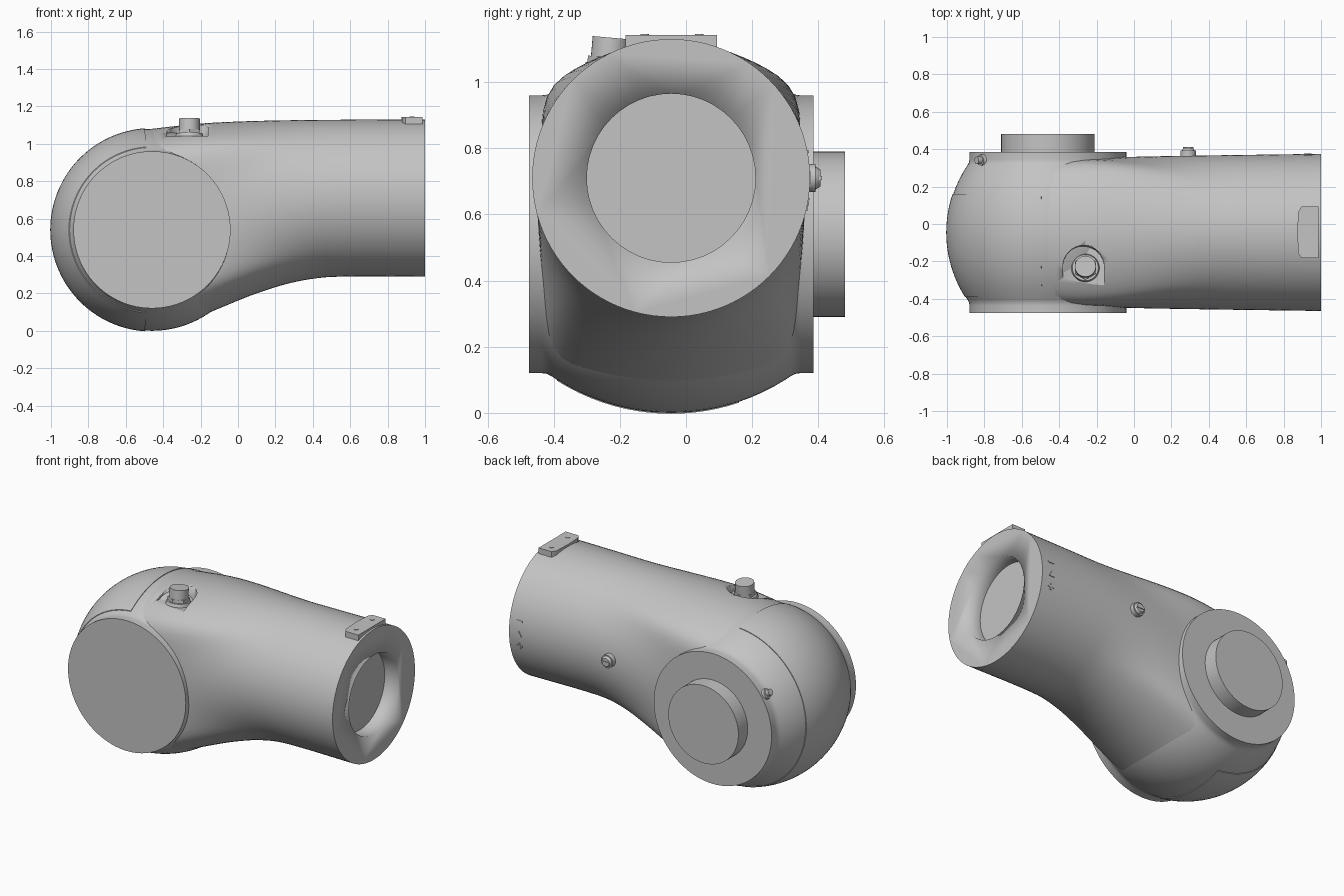
import bpy, bmesh, math
from mathutils import Vector, Matrix

cube = bpy.data.objects.get("Cube")
if cube:
    bpy.data.objects.remove(cube, do_unlink=True)

YC, HEAD = -0.045, Vector((-0.46, -0.045, 0.54))
ARM_Z = 0.71

grey = bpy.data.materials.new("light_grey")
grey.use_nodes = True
grey.diffuse_color = (0.55, 0.55, 0.55, 1)
grey.node_tree.nodes["Principled BSDF"].inputs["Base Color"].default_value = (0.55, 0.55, 0.55, 1)


def finish(bm, name, angle=35):
    bmesh.ops.recalc_face_normals(bm, faces=bm.faces[:])
    mesh = bpy.data.meshes.new(name)
    bm.to_mesh(mesh)
    bm.free()
    ob = bpy.data.objects.new(name, mesh)
    bpy.context.collection.objects.link(ob)
    mesh.materials.append(grey)
    bpy.ops.object.select_all(action='DESELECT')
    ob.select_set(True)
    bpy.context.view_layer.objects.active = ob
    bpy.ops.object.shade_smooth_by_angle(angle=math.radians(angle))
    return ob


def bridge(bm, rings, closed=True):
    for a, b in zip(rings, rings[1:]):
        n = len(a)
        for i in range(n if closed else n - 1):
            j = (i + 1) % n
            bm.faces.new((a[i], a[j], b[j], b[i]))


def cylinder(name, start, end, r, r2=None, seg=32):
    start, end = Vector(start), Vector(end)
    axis = end - start
    bm = bmesh.new()
    m = Matrix.Translation((start + end) / 2) @ axis.to_track_quat('Z', 'Y').to_matrix().to_4x4()
    bmesh.ops.create_cone(bm, cap_ends=True, segments=seg, radius1=r,
                          radius2=r if r2 is None else r2, depth=axis.length, matrix=m)
    return finish(bm, name)


def prism(name, outline, lo, hi, matrix):
    """Extrude a flat outline between two local heights."""
    bm = bmesh.new()
    rings = [[bm.verts.new(matrix @ Vector((x, y, h))) for x, y in outline] for h in (lo, hi)]
    bridge(bm, rings)
    for r in rings:
        bm.faces.new(r)
    return finish(bm, name)


def subtract(ob, cutter):
    cutter.hide_render = True
    cutter.hide_viewport = True
    mod = ob.modifiers.new("cut", 'BOOLEAN')
    mod.operation, mod.solver, mod.object = 'DIFFERENCE', 'EXACT', cutter


def interp(table, x):
    """Smooth interpolation through (x, value) pairs in rising x."""
    k = max(i for i in range(len(table) - 1) if i == 0 or x >= table[i][0])

    def slope(i):
        a, b = table[max(i - 1, 0)], table[min(i + 1, len(table) - 1)]
        return (b[1] - a[1]) / (b[0] - a[0])
    (x0, y0), (x1, y1) = table[k], table[k + 1]
    h = x1 - x0
    t = (x - x0) / h
    return ((2*t**3 - 3*t*t + 1) * y0 + (t**3 - 2*t*t + t) * h * slope(k)
            + (3*t*t - 2*t**3) * y1 + (t**3 - t*t) * h * slope(k + 1))


# Arm: round at the open end, blending into the barrel section of the joint
bottom = [(-0.46, 0.0), (-0.3, 0.035), (-0.1, 0.12), (0.1, 0.2), (0.3, 0.26), (0.5, 0.288), (1, 0.29)]
top = [(-0.46, 1.08), (-0.2, 1.108), (0.1, 1.122), (0.5, 1.128), (1, 1.13)]
side = [(-0.46, 0.39), (-0.05, 0.403), (0.3, 0.41), (1, 0.42)]


def barrel(t):
    c, s = abs(math.cos(t)), abs(math.sin(t))
    arc = -0.105 * s + math.sqrt(0.645**2 - (0.105 * c)**2)
    flat = 0.40 / max(c, 1e-4)
    d = (arc**-16 + flat**-16) ** (-1 / 16)
    return d * math.cos(t) / 0.40, d * math.sin(t) / 0.54


bm = bmesh.new()
rings, N = [], 96
xs = [-0.46 + 1.46 * i / 36 for i in range(37)]
for x in xs:
    f = min(max((x + 0.35) / 0.85, 0), 1)
    f = f * f * (3 - 2 * f)
    lo, hi, w = interp(bottom, x), interp(top, x), interp(side, x)
    ring = []
    for i in range(N):
        t = 2 * math.pi * i / N
        u, v = barrel(t)
        u, v = u + (math.cos(t) - u) * f, v + (math.sin(t) - v) * f
        ring.append(bm.verts.new((x, YC + w * u, (lo + hi) / 2 + (hi - lo) / 2 * v)))
    rings.append(ring)
bridge(bm, rings)
bm.faces.new(rings[0])
bm.faces.new(rings[-1])
arm = finish(bm, "arm_tube")
subtract(arm, cylinder("bore_cutter", (0.9, YC, ARM_Z), (1.1, YC, ARM_Z), 0.255, seg=48))


# Joint: barrel turned about the y axis, flaring into two flat flanges
def crown(y):
    return math.sqrt(0.645**2 - y * y) - 0.105


def lathe(name, profile, a0=0, a1=360, steps=96, cap=True):
    bm = bmesh.new()
    full = a1 - a0 == 360
    rings = []
    for i in range(steps + (0 if full else 1)):
        a = math.radians(a0 + (a1 - a0) * i / steps)
        rings.append([bm.verts.new(HEAD + Vector((r * math.cos(a), y, r * math.sin(a)))) for y, r in profile])
    bridge(bm, rings + rings[:1] if full else rings, closed=not cap)
    if cap:
        bm.faces.new([r[0] for r in rings])
        bm.faces.new([r[-1] for r in rings])
    else:
        bm.faces.new(rings[0])
        bm.faces.new(rings[-1])
    return finish(bm, name)


half = [(0.345 * i / 10, crown(0.345 * i / 10)) for i in range(11)]
half += [(0.36, 0.43), (0.375, 0.422), (0.39, 0.42), (0.43, 0.42)]
lathe("joint_barrel", [(-y, r) for y, r in half[:0:-1]] + half)

# End cover: thin shell over the outer half of the barrel, leaving a seam
ys = [-0.345 + 0.55 * i / 16 for i in range(17)]
shell = [(y, crown(y) + 0.004) for y in ys] + [(y, crown(y) - 0.02) for y in ys[::-1]]
lathe("end_cover", shell, 94, 266, 60, cap=False)

# Output boss on the back flange
cylinder("output_boss", (-0.46, 0.38, 0.54), (-0.46, 0.48, 0.54), 0.25, seg=64)

# Arched pocket with the cable connector
tilt = Matrix.Translation((-0.27, -0.24, 1.035)) @ Matrix.Rotation(math.radians(-5), 4, 'X')
arch = [(-0.11, -0.125), (0.11, -0.125)]
arch += [(0.11 * math.cos(math.pi * i / 16), 0.01 + 0.11 * math.sin(math.pi * i / 16)) for i in range(17)]
subtract(arm, prism("pocket_cutter", arch, 0, 0.2, tilt))


def on_tilt(z):
    return tilt @ Vector((0.01, 0.005, z))


cylinder("connector_collar", on_tilt(-0.01), on_tilt(0.02), 0.078, 0.07)
cylinder("connector_nut", on_tilt(0.01), on_tilt(0.04), 0.065, seg=6)
cylinder("connector_cap", on_tilt(0.03), on_tilt(0.1), 0.056)

# Mounting plate at the open end with two screws
plate = [(-0.035, -0.138), (0.057, -0.138), (0.057, 0.138), (-0.035, 0.138), (-0.052, 0.11), (-0.057, 0.0), (-0.052, -0.11)]
prism("end_plate", plate, 1.08, 1.143, Matrix.Translation((0.93, YC, 0)))
for y in (-0.125, 0.04):
    cylinder("plate_screw", (0.93, y, 1.13), (0.93, y, 1.146), 0.013, seg=16)

# Side plug with a slotted head
cylinder("plug_base", (0.29, 0.34, ARM_Z), (0.29, 0.392, ARM_Z), 0.042)
cylinder("plug_head", (0.29, 0.39, ARM_Z), (0.29, 0.406, ARM_Z), 0.036, 0.026)
side_on = Matrix.Translation((0.29, 0, ARM_Z)) @ Matrix.Rotation(math.radians(-90), 4, 'X')
prism("plug_rib", [(-0.028, -0.006), (0.028, -0.006), (0.028, 0.006), (-0.028, 0.006)], 0.40, 0.411, side_on)


# Small raised indicator marks near the open end
def mark(name, outline, z):
    y = YC + math.sqrt(0.42**2 - (z - ARM_Z)**2)
    lean = math.asin((z - ARM_Z) / 0.42)
    m = Matrix.Translation((0.93, y, z)) @ Matrix.Rotation(lean - math.pi / 2, 4, 'X')
    prism(name, outline, -0.004, 0.003, m)


def bar(w, h):
    return [(-w, -h), (w, -h), (w, h), (-w, h)]


mark("minus_mark", bar(0.02, 0.005), 0.79)
mark("triangle_mark", [(-0.02, 0.017), (0.02, 0.017), (0, -0.02)], 0.71)
mark("plus_mark_bar", bar(0.02, 0.005), 0.63)
mark("plus_mark_post", bar(0.005, 0.02), 0.63)

# Locking screw on the rim of the barrel
out = Vector((-0.83, 0, 0.56))
seat = HEAD + Vector((0, 0.385, 0))
cylinder("lock_seat", seat + out * 0.36, seat + out * 0.435, 0.045, 0.03, seg=24)
cylinder("lock_screw", seat + out * 0.43, seat + out * 0.46, 0.02, seg=16)
